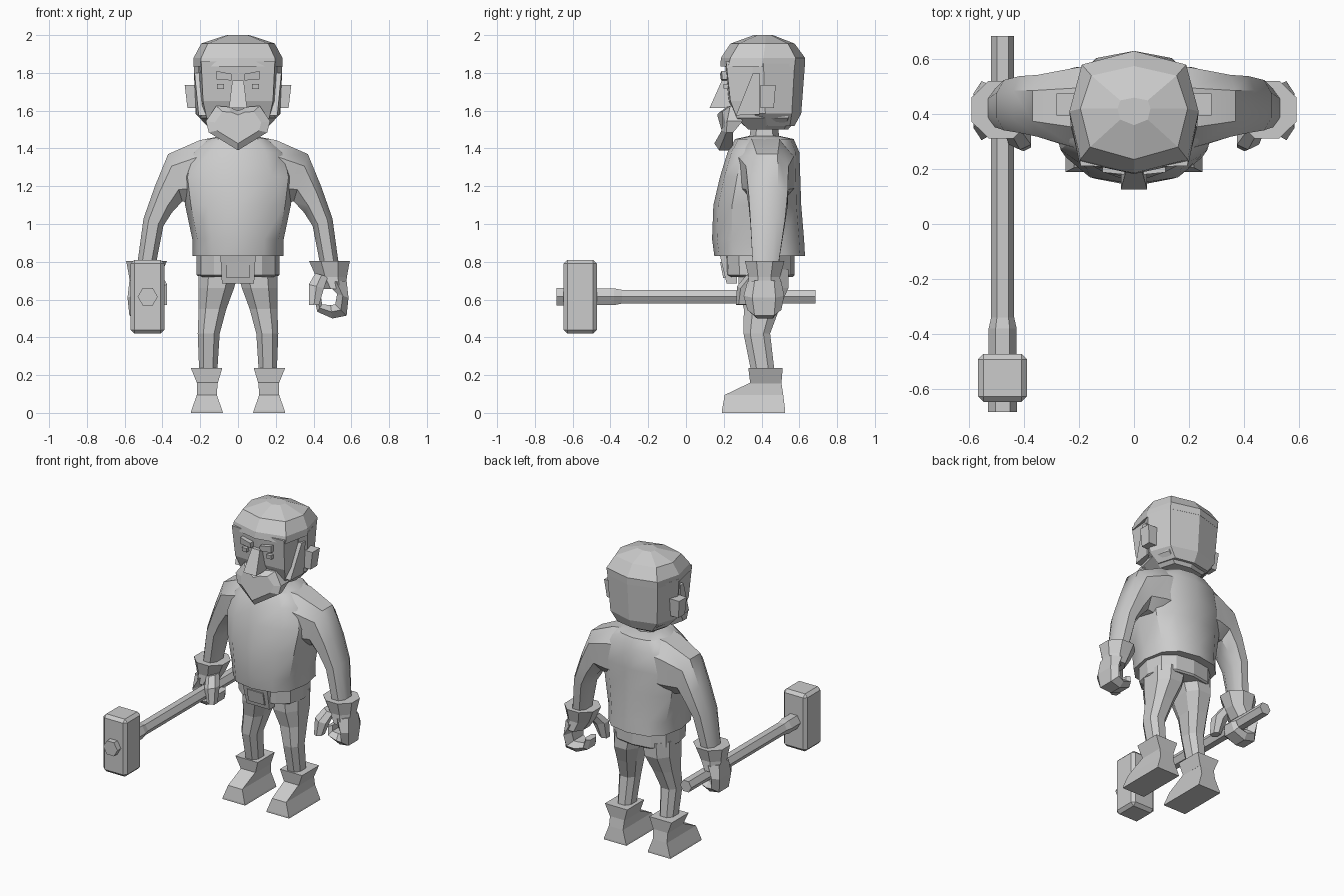
import bpy, bmesh, math
from mathutils import Vector

grey = bpy.data.materials.new("stone grey")
grey.diffuse_color = (0.6, 0.6, 0.6, 1)


def loft(name, rings, smooth=False, mirror=False):
    """Skin a list of equal-length point rings and cap both ends."""
    bm = bmesh.new()
    vs = [[bm.verts.new(p) for p in r] for r in rings]
    n = len(vs[0])
    for a, b in zip(vs, vs[1:]):
        for i in range(n):
            j = (i + 1) % n
            bm.faces.new((a[i], a[j], b[j], b[i]))
    bm.faces.new(vs[0][::-1])
    bm.faces.new(vs[-1])
    bmesh.ops.recalc_face_normals(bm, faces=bm.faces)
    me = bpy.data.meshes.new(name)
    bm.to_mesh(me)
    bm.free()
    me.materials.append(grey)
    ob = bpy.data.objects.new(name, me)
    bpy.context.collection.objects.link(ob)
    if mirror:
        ob.modifiers.new("mirror", 'MIRROR').use_bisect_axis[0] = False
    if smooth:
        bpy.ops.object.select_all(action='DESELECT')
        ob.select_set(True)
        bpy.context.view_layer.objects.active = ob
        bpy.ops.object.shade_smooth_by_angle(angle=math.radians(35))
    return ob


def spow(v, e):
    return math.copysign(abs(v) ** e, v)


def oval(z, cx, hx, y0, y1, n=12, e=0.8, turn=0.0):
    """Level ring with rounded-box outline."""
    pts = []
    for i in range(n):
        t = 2 * math.pi * (i + turn) / n
        pts.append((cx + hx * spow(math.sin(t), e),
                    (y0 + y1) / 2 - (y1 - y0) / 2 * spow(math.cos(t), e), z))
    return pts


def limb(a, b, y0, y1, n=8, e=0.8):
    """Tilted ring spanning two (x, z) points and a depth range."""
    a, b = Vector((a[0], 0, a[1])), Vector((b[0], 0, b[1]))
    mid, half = (a + b) / 2, (a - b) / 2
    out = []
    for i in range(n):
        t = 2 * math.pi * (i + 0.5) / n
        p = mid + half * spow(math.cos(t), e) / math.cos(math.pi / n) ** e
        out.append((p.x, (y0 + y1) / 2 + (y1 - y0) / 2 * spow(math.sin(t), e), p.z))
    return out


def rect(x0, x1, y0, y1, z):
    return [(x0, y0, z), (x1, y0, z), (x1, y1, z), (x0, y1, z)]


def sym(half, z):
    """Level ring from a half outline running front centre to back centre."""
    pts = half + [(-x, y) for x, y in half[-2:0:-1]]
    return [(x, y, z) for x, y in pts]


def along_y(y, cx, cz, r, n=6, sz=1.0):
    return [(cx + r * math.cos(2 * math.pi * i / n), y,
             cz + sz * r * math.sin(2 * math.pi * i / n)) for i in range(n)]


# torso and arms
loft("torso", [oval(*r) for r in [
    (.83, 0, .24, .15, .63), (.92, 0, .242, .138, .625), (1.1, 0, .28, .145, .61),
    (1.25, 0, .30, .18, .605), (1.38, 0, .26, .22, .60), (1.45, 0, .17, .26, .57),
    (1.465, 0, .09, .33, .50)]], smooth=True)
loft("arms", [
    limb((.12, 1.455), (.15, 1.10), .25, .585),
    limb((.20, 1.445), (.22, 1.10), .265, .58),
    limb((.37, 1.37), (.295, 1.12), .31, .55),
    limb((.44, 1.20), (.35, 1.06), .325, .545),
    limb((.50, 1.03), (.395, .99), .335, .53),
    limb((.537, .76), (.44, .76), .35, .49)], smooth=True, mirror=True)

# belt and buckle
loft("belt", [oval(.72, 0, .205, .225, .565), oval(.73, 0, .22, .205, .575),
              oval(.835, 0, .22, .20, .575)])
loft("buckle", [rect(-.085, .085, .215, .27, .685), rect(-.093, .093, .18, .27, .83)])
loft("buckle_plate", [rect(-.06, .06, .197, .22, .715), rect(-.06, .06, .18, .22, .80)])

# legs and boots
loft("legs", [oval(*r, n=8, turn=.5) for r in [
    (.76, .10, .115, .27, .55), (.66, .115, .10, .27, .55), (.55, .135, .078, .30, .50),
    (.42, .155, .062, .30, .45), (.20, .158, .05, .345, .475)]], mirror=True)
loft("boots", [
    rect(.08, .25, .19, .525, 0), rect(.083, .247, .19, .525, .012),
    rect(.112, .218, .205, .515, .095), rect(.108, .216, .34, .505, .16)], mirror=True)
loft("boot_cuffs", [
    rect(.108, .216, .34, .505, .155), rect(.083, .25, .33, .512, .238)], mirror=True)

# gloves: flared cuff, palm curling into fingers, thumb in front
loft("glove_cuffs", [oval(.805, .484, .117, .303, .53, 8, 1, .5),
                     oval(.72, .495, .088, .325, .505, 8, 1, .5),
                     oval(.655, .515, .062, .32, .51, 8, 1, .5)], mirror=True)
loft("hands", [limb(a, b, y0, y1, 6) for a, b, y0, y1 in [
    ((.575, .70), (.465, .69), .325, .505), ((.585, .61), (.525, .63), .305, .52),
    ((.575, .515), (.515, .575), .325, .505), ((.50, .50), (.49, .57), .345, .49),
    ((.42, .535), (.445, .575), .345, .485), ((.405, .60), (.44, .61), .36, .47)]],
    mirror=True)
loft("thumbs", [limb(a, b, y0, y1, 6) for a, b, y0, y1 in [
    ((.475, .72), (.41, .74), .32, .40), ((.455, .66), (.375, .68), .27, .36),
    ((.43, .575), (.375, .57), .265, .33)]], mirror=True)

# neck and head
loft("neck", [oval(1.42, 0, .09, .33, .50, 6), oval(1.56, 0, .065, .35, .48, 6)])
loft("head", [
    sym([(0, .33), (.11, .33), (.14, .42), (.11, .52), (0, .54)], 1.50),
    sym([(0, .265), (.165, .27), (.20, .42), (.17, .54), (0, .59)], 1.56),
    sym([(0, .225), (.185, .235), (.205, .40), (.18, .54), (0, .59)], 1.65),
    sym([(0, .205), (.195, .212), (.21, .40), (.18, .54), (0, .59)], 1.86)])

# hair: cap with pointed fringe, back mass and slanted sideburns
loft("hair_cap", [
    sym([(0, .182), (.20, .225), (.235, .40), (.19, .575), (0, .63)], 1.835),
    sym([(0, .185), (.195, .235), (.235, .41), (.19, .58), (0, .63)], 1.88),
    sym([(0, .235), (.16, .28), (.195, .42), (.155, .54), (0, .575)], 1.955),
    sym([(0, .36), (.05, .38), (.06, .42), (.05, .45), (0, .46)], 2.0)])
loft("hair_back", [
    sym([(0, .42), (.13, .37), (.165, .43), (.13, .55), (0, .575)], 1.52),
    sym([(0, .42), (.20, .365), (.225, .42), (.175, .56), (0, .61)], 1.585),
    sym([(0, .42), (.21, .35), (.235, .41), (.19, .575), (0, .63)], 1.85)])
loft("sideburns", [
    [(.16, .265, 1.575), (.16, .355, 1.80), (.16, .39, 1.80), (.16, .39, 1.58)],
    [(.208, .265, 1.575), (.23, .355, 1.80), (.233, .39, 1.80), (.222, .39, 1.58)]],
    mirror=True)
loft("ears", [rect(.20, .268, .395, .465, 1.615), rect(.20, .282, .395, .475, 1.735)],
     mirror=True)

# face
loft("nose", [rect(-.048, .048, .125, .26, 1.615), rect(-.03, .03, .19, .24, 1.76)])
loft("eyebrows", [
    [(.035, .185, 1.76), (.115, .192, 1.765), (.115, .25, 1.765), (.035, .25, 1.76)],
    [(.035, .180, 1.795), (.115, .188, 1.81), (.115, .25, 1.81), (.035, .25, 1.795)]],
    mirror=True)
loft("eyes", [rect(.075, .11, .20, .25, 1.715), rect(.075, .11, .197, .25, 1.742)],
     mirror=True)
beard = [(0, 1.60), (.05, 1.62), (.115, 1.625), (.17, 1.545), (.155, 1.485), (0, 1.39)]
outline = beard + [(-x, z) for x, z in beard[-2:0:-1]]
loft("beard", [
    [(x, .30 if z > 1.5 else .25, z) for x, z in outline],
    [(x, .205 + .25 * abs(x) - (.03 if z < 1.55 else 0), z) for x, z in outline],
    [(x * .72, .165 + .25 * abs(x) - (.015 if z < 1.5 else 0),
      1.52 + (z - 1.52) * .72) for x, z in outline]])

# hammer
hx, hz = -.478, .615
loft("hammer_handle", [along_y(y, hx, hz, r) for y, r in [
    (.685, .042), (-.34, .042), (-.38, .051), (-.52, .051)]])
loft("hammer_bolt", [along_y(-.60, hx, hz, .053), along_y(-.685, hx, hz, .053)])
bpy.ops.mesh.primitive_cube_add(size=1, location=(-.479, -.56, hz))
head = bpy.context.object
head.name = "hammer_head"
head.scale = (.178, .175, .39)
bpy.ops.object.transform_apply(location=False, rotation=False, scale=True)
head.data.materials.append(grey)
bev = head.modifiers.new("chamfer", 'BEVEL')
bev.width, bev.segments = .02, 1
